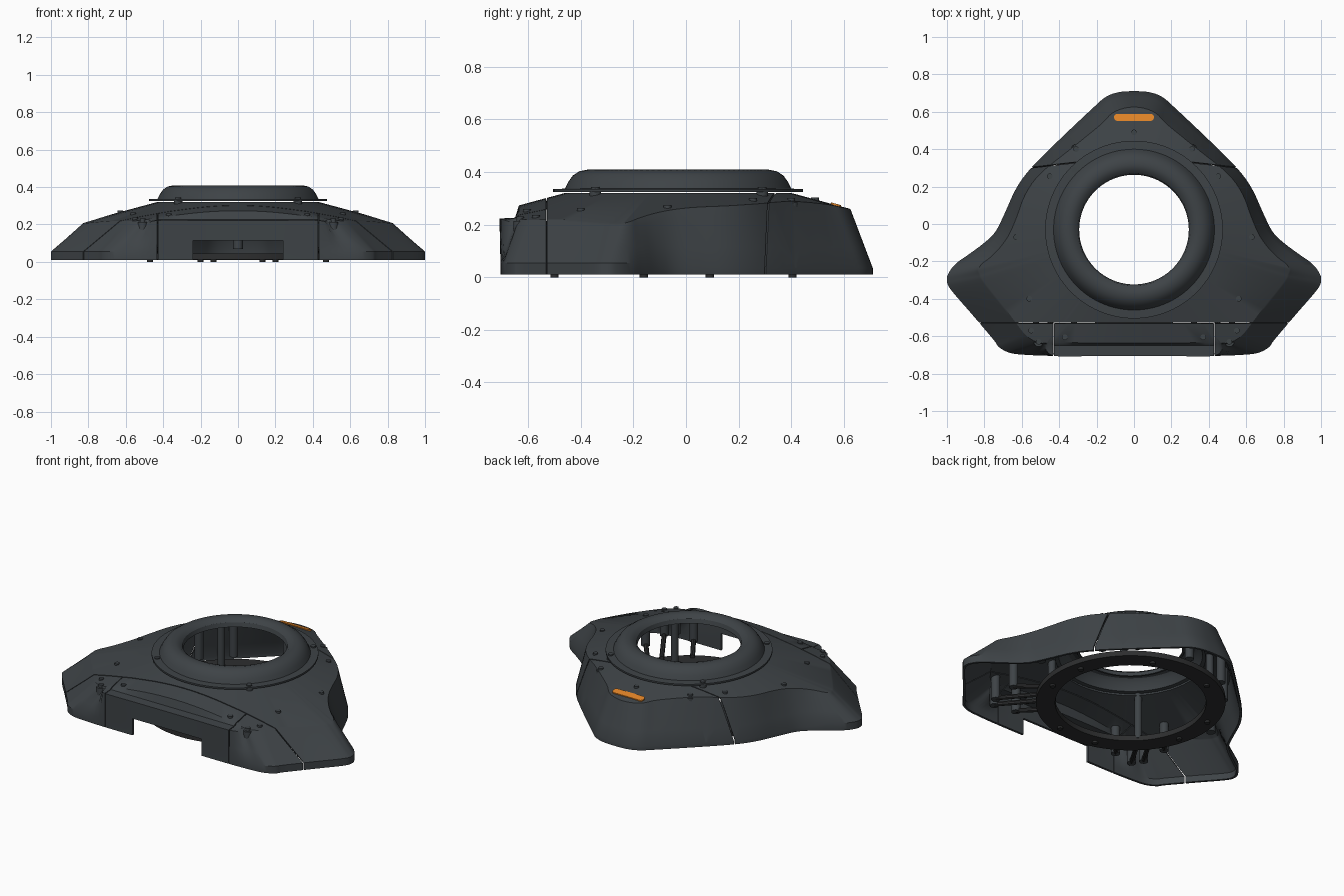
import bpy, bmesh, math
from mathutils import Vector, Matrix

if "Cube" in bpy.data.objects:
    bpy.data.objects.remove(bpy.data.objects["Cube"])

CY = -.03  # centre of the round opening


def material(name, rgb):
    m = bpy.data.materials.new(name)
    m.use_nodes = True
    m.diffuse_color = (*rgb, 1)
    m.node_tree.nodes["Principled BSDF"].inputs["Base Color"].default_value = (*rgb, 1)
    return m


GREY = material("slate grey", (.048, .056, .062))
DARK = material("charcoal", (.026, .027, .028))
ORANGE = material("orange", (.75, .23, .02))


def finish(bm, name, mat, solid=0):
    mesh = bpy.data.meshes.new(name)
    bm.to_mesh(mesh)
    bm.free()
    ob = bpy.data.objects.new(name, mesh)
    bpy.context.scene.collection.objects.link(ob)
    mesh.materials.append(mat)
    bpy.ops.object.select_all(action='DESELECT')
    ob.select_set(True)
    bpy.context.view_layer.objects.active = ob
    if solid:
        mod = ob.modifiers.new("thickness", 'SOLIDIFY')
        mod.thickness = solid
        mod.offset = -1
        bpy.ops.object.modifier_apply(modifier=mod.name)
    bpy.ops.object.shade_smooth_by_angle(angle=math.radians(30))
    return ob


def cone_z(x, y):
    """Height of the gently conical top."""
    return .315 - .27 * (math.hypot(x, y - CY) - .45)


def rod(bm, a, b, r, sides=16):
    a, b = Vector(a), Vector(b)
    turn = (b - a).to_track_quat('Z', 'Y').to_matrix().to_4x4()
    bmesh.ops.create_cone(bm, cap_ends=True, segments=sides, radius1=r, radius2=r,
                          depth=(b - a).length, matrix=Matrix.Translation((a + b) / 2) @ turn)


def lathe(name, profile, mat, steps=96):
    """Spin a closed profile of (radius, z) about the opening's axis."""
    bm = bmesh.new()
    rings = [[bm.verts.new((r * math.cos(t), CY + r * math.sin(t), z)) for r, z in profile]
             for t in (math.tau * i / steps for i in range(steps))]
    n = len(profile)
    for i in range(steps):
        a, b = rings[i], rings[(i + 1) % steps]
        for j in range(n):
            k = (j + 1) % n
            bm.faces.new((a[j], b[j], b[k], a[k]))
    bmesh.ops.recalc_face_normals(bm, faces=bm.faces)
    return finish(bm, name, mat)


# Shell: foot outline x, y and shoulder outline x, y, from back to front
HALF = [(0, .71, 0, .625), (.08, .705, .06, .617), (.15, .68, .12, .59), (.22, .62, .18, .53),
        (.4, .45, .34, .4), (.55, .3, .5, .27), (.63, .19, .58, .16), (.69, .06, .63, .03),
        (.74, -.04, .67, -.06), (.8, -.1, .72, -.13), (.88, -.16, .77, -.18),
        (.95, -.21, .81, -.21), (.99, -.26, .83, -.24), (1, -.3, .82, -.27),
        (.98, -.35, .8, -.31), (.86, -.49, .69, -.45), (.75, -.62, .6, -.57),
        (.72, -.66, .56, -.61), (.66, -.69, .51, -.635), (.57, -.7, .47, -.637),
        (.43, -.705, .42, -.635), (.2, -.705, .2, -.635), (0, -.705, 0, -.635)]


def column(fx, fy, sx, sy):
    """One strip of the shell from foot to opening."""
    foot = Vector((fx, fy, .01))
    lip = Vector((fx, fy, .055 if fy < -.1 else .035))
    top = Vector((sx, sy, cone_z(sx, sy)))
    if fy < -.702:  # recessed ledge along the front
        edge, ledge = Vector((fx, fy, .222)), Vector((fx, -.65, .226))
    else:
        edge, ledge = lip.lerp(top, .85), lip.lerp(top, .95)
    d = Vector((sx, sy - CY)).normalized() * .43
    inner = Vector((d.x, d.y + CY, cone_z(d.x, d.y + CY)))
    return [foot, lip, edge, ledge, top, inner]


def catmull(a, b, c, d, t):
    return .5 * (2 * b + (c - a) * t + (2 * a - 5 * b + 4 * c - d) * t ** 2
                 + (3 * b - a - 3 * c + d) * t ** 3)


loop = HALF + [(-a, b, -c, d) for a, b, c, d in HALF[-2:0:-1]]
cols = [column(*p) for p in loop]
n = len(cols)
fine = []
for i in range(n):
    four = [cols[(i + k) % n] for k in (-1, 0, 1, 2)]
    for s in range(4):
        fine.append([catmull(*pts, s / 4) for pts in zip(*four)])

bm = bmesh.new()
grid = [[bm.verts.new(p) for p in c] for c in fine]
for i, a in enumerate(grid):
    b = grid[(i + 1) % len(grid)]
    for j in range(len(a) - 1):
        bm.faces.new((a[j], a[j + 1], b[j + 1], b[j]))


def cut(point, normal):
    bmesh.ops.bisect_plane(bm, geom=bm.verts[:] + bm.edges[:] + bm.faces[:],
                           plane_co=point, plane_no=normal)


def remove(test):
    gone = [f for f in bm.faces if test(f.calc_center_median())]
    bmesh.ops.delete(bm, geom=gone, context='FACES')


# Panel gaps and the cable notch in the front wall
GAP = .0025
for e in (-GAP, GAP):
    cut((0, -.53 + e, 0), (0, 1, 0))
    for s in (-1, 1):
        cut((s * .43 + e, 0, 0), (1, 0, 0))
        cut((0, .365 + e, 0), (s * .115, 1, 0))
for s in (-1, 1):
    cut((s * .24, 0, 0), (1, 0, 0))
cut((0, 0, .115), (0, 0, 1))
remove(lambda c: abs(c.y + .53) < GAP)
remove(lambda c: abs(abs(c.x) - .43) < GAP and c.y < -.53)
remove(lambda c: abs(c.y + .115 * abs(c.x) - .365) < GAP)
remove(lambda c: abs(c.x) < .24 and c.z < .115 and c.y < -.6)
finish(bm, "cover_shell", GREY, .014)

# Raised collar with its flange, and the mounting ring underneath
lathe("collar", [(.475, .325), (.475, .335), (.43, .337), (.418, .362), (.4, .387), (.375, .403),
                 (.345, .409), (.318, .402), (.3, .386), (.293, .36), (.305, .36), (.315, .382),
                 (.345, .393), (.37, .388), (.39, .37), (.41, .325)], GREY)
lathe("mounting_ring", [(.43, .012), (.54, .012), (.54, .045), (.43, .045)], DARK)

# Screws on the cover, with a hanging boss under each
SCREWS = [(.31, .4), (.45, .255), (.63, -.07), (.56, -.4), (.55, -.57), (.51, -.63), (.37, -.605)]
both = [(s * x, y) for x, y in SCREWS for s in (-1, 1)] + [(0, .49)]
screws, bosses = bmesh.new(), bmesh.new()
for x, y in both:
    z = cone_z(x, y)
    rod(screws, (x, y, z - .01), (x, y, z + .008), .015)
    rod(bosses, (x, y, .07), (x, y, z - .01), .026)
finish(bosses, "screw_bosses", GREY)

# Flange screws and the posts joining collar to ring
posts = bmesh.new()
for x in (-.32, .32):
    for y in (.29, -.345):
        rod(screws, (x, y, .33), (x, y, .343), .016)
        rod(posts, (x, y, .03), (x, y, .327), .022)
finish(screws, "cover_screws", GREY)
finish(posts, "ring_posts", GREY)

# Slim brackets from the front bosses to the ring
brackets = bmesh.new()
for s in (-1, 1):
    for (x, y), end in (((.55, -.57), (.4, -.33)), ((.51, -.63), (.36, -.39)),
                        ((.37, -.605), (.27, -.45)), ((.56, -.4), (.44, -.25))):
        rod(brackets, (s * x, y, .08), (s * end[0], end[1], .055), .014, 8)
finish(brackets, "ring_brackets", DARK)

# Ring bolts that serve as feet
feet = bmesh.new()
for s in (-1, 1):
    for x, y in ((.2, .405), (.47, .09), (.47, -.16), (.13, -.5)):
        rod(feet, (s * x, y, 0), (s * x, y, .02), .016)
finish(feet, "ring_bolts", DARK)

# Orange marker light set in the back slope
bm = bmesh.new()
outline = []
for k in range(26):
    t = math.pi * (k % 13) / 12 + (math.pi / 2 if k < 13 else -math.pi / 2)
    side = -.088 if k < 13 else .088
    x, y = side + .019 * math.cos(t), .57 + .019 * math.sin(t)
    outline.append(bm.verts.new((x, y, cone_z(0, y) - .003)))
face = bm.faces.new(outline)
up = bmesh.ops.extrude_face_region(bm, geom=[face])
bmesh.ops.translate(bm, vec=(0, 0, .008), verts=[v for v in up["geom"] if isinstance(v, bmesh.types.BMVert)])
bmesh.ops.recalc_face_normals(bm, faces=bm.faces)
finish(bm, "marker_light", ORANGE)
